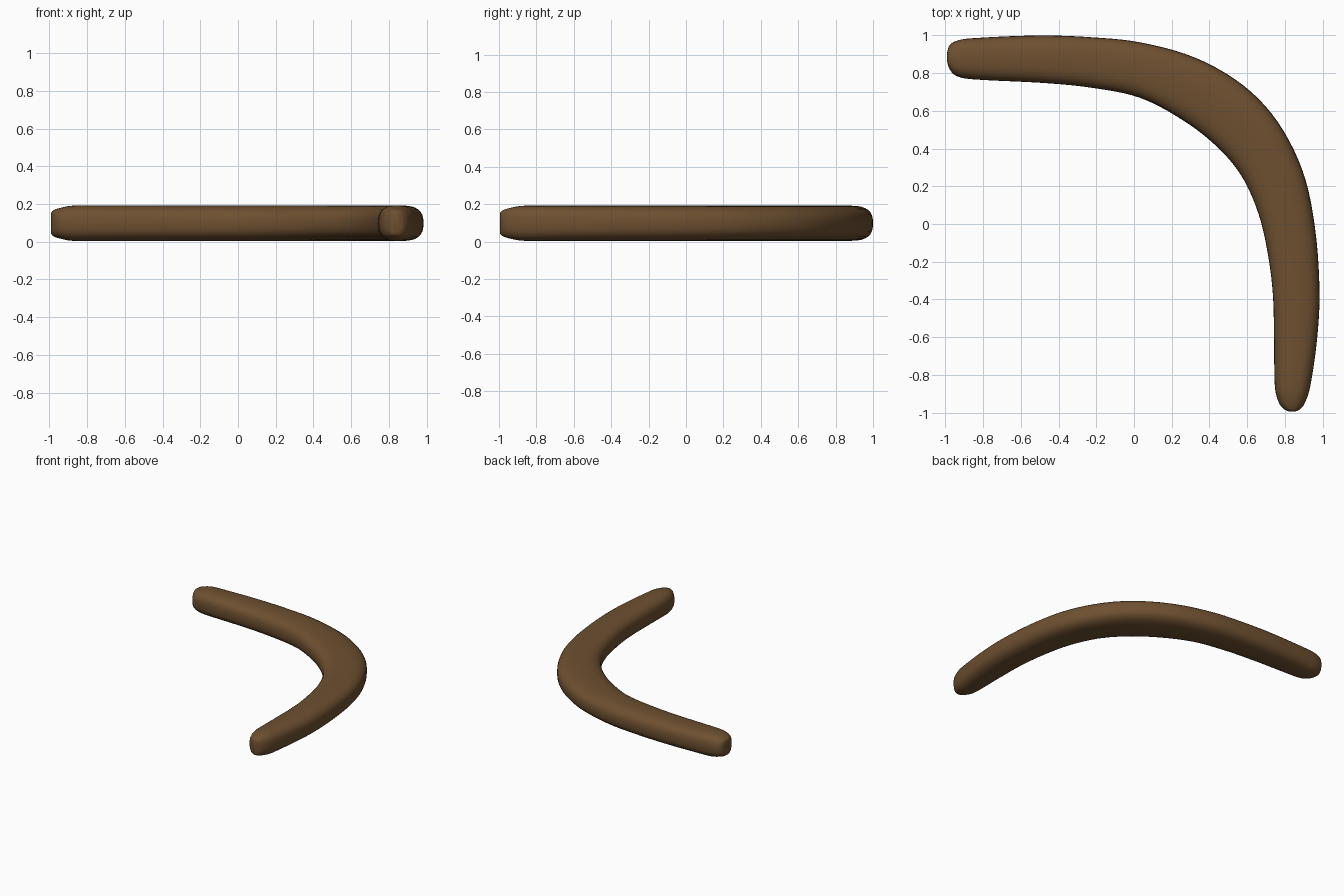
import bpy, bmesh, math
from mathutils import Vector

if "Cube" in bpy.data.objects:
    bpy.data.objects.remove(bpy.data.objects["Cube"])

Z_MID, HALF_H = 0.098, 0.094   # middle plane and half thickness
N_SIDE, STEPS, POWER = 32, 5, 2.7

# stations along the blade: outer x, outer y, inner x, inner y, thickness factor
stations = [
    (-0.992, 0.905, -0.992, 0.865, 0.58),
    (-0.980, 0.945, -0.980, 0.825, 0.72),
    (-0.945, 0.970, -0.945, 0.787, 0.86),
    (-0.86, 0.985, -0.86, 0.768, 1),
    (-0.50, 1.000, -0.48, 0.748, 1),
    (-0.22, 0.990, -0.22, 0.722, 1),
    (0.04, 0.962, 0.03, 0.670, 1),
    (0.33, 0.880, 0.26, 0.550, 1),
    (0.58, 0.735, 0.44, 0.410, 1),
    (0.76, 0.545, 0.57, 0.255, 1),
    (0.895, 0.280, 0.66, 0.055, 1),
    (0.960, -0.02, 0.71, -0.16, 1),
    (0.984, -0.36, 0.737, -0.38, 1),
    (0.970, -0.62, 0.743, -0.62, 1),
    (0.935, -0.86, 0.747, -0.86, 1),
    (0.908, -0.945, 0.767, -0.945, 0.86),
    (0.882, -0.982, 0.796, -0.982, 0.72),
    (0.855, -0.995, 0.825, -0.995, 0.58),
]


def smooth_path(pts):
    """Centripetal-like cubic through the stations, parameterised by length."""
    t = [0.0]
    for a, b in zip(pts, pts[1:]):
        t.append(t[-1] + (b - a).length ** 0.7)
    n = len(pts)
    tan = []
    for i in range(n):
        a, b = max(i - 1, 0), min(i + 1, n - 1)
        tan.append((pts[b] - pts[a]) / (t[b] - t[a]))
    out = []
    for i in range(n - 1):
        h = t[i + 1] - t[i]
        for k in range(STEPS):
            s = k / STEPS
            out.append(pts[i] * (2*s**3 - 3*s**2 + 1) + tan[i] * (h * (s**3 - 2*s**2 + s))
                       + pts[i + 1] * (3*s**2 - 2*s**3) + tan[i + 1] * (h * (s**3 - s**2)))
    return out + [pts[-1]]


def sgn_pow(v):
    return math.copysign(abs(v) ** (2 / POWER), v)


# boomerang: rounded cross-section lofted between both edges
bm = bmesh.new()
rings = []
for p in smooth_path([Vector(s) for s in stations]):
    outer, inner = Vector(p[0:2]), Vector(p[2:4])
    mid, half = (outer + inner) / 2, (outer - inner) / 2
    ring = []
    for k in range(N_SIDE):
        a = 2 * math.pi * k / N_SIDE
        xy = mid + half * sgn_pow(math.cos(a))
        z = Z_MID + HALF_H * min(p[4], 1.0) * sgn_pow(math.sin(a))
        ring.append(bm.verts.new((xy.x, xy.y, z)))
    rings.append(ring)
for a, b in zip(rings, rings[1:]):
    for k in range(N_SIDE):
        j = (k + 1) % N_SIDE
        bm.faces.new((a[k], a[j], b[j], b[k]))
bm.faces.new(rings[0])
bm.faces.new(rings[-1])
bmesh.ops.recalc_face_normals(bm, faces=bm.faces)

mesh = bpy.data.meshes.new("boomerang")
bm.to_mesh(mesh)
bm.free()
obj = bpy.data.objects.new("boomerang", mesh)
bpy.context.collection.objects.link(obj)

wood = bpy.data.materials.new("brown_wood")
wood.diffuse_color = (0.155, 0.08, 0.03, 1)
wood.use_nodes = True
wood.node_tree.nodes["Principled BSDF"].inputs["Base Color"].default_value = wood.diffuse_color
mesh.materials.append(wood)

bpy.context.view_layer.objects.active = obj
obj.select_set(True)
bpy.ops.object.shade_smooth_by_angle(angle=math.radians(50))
